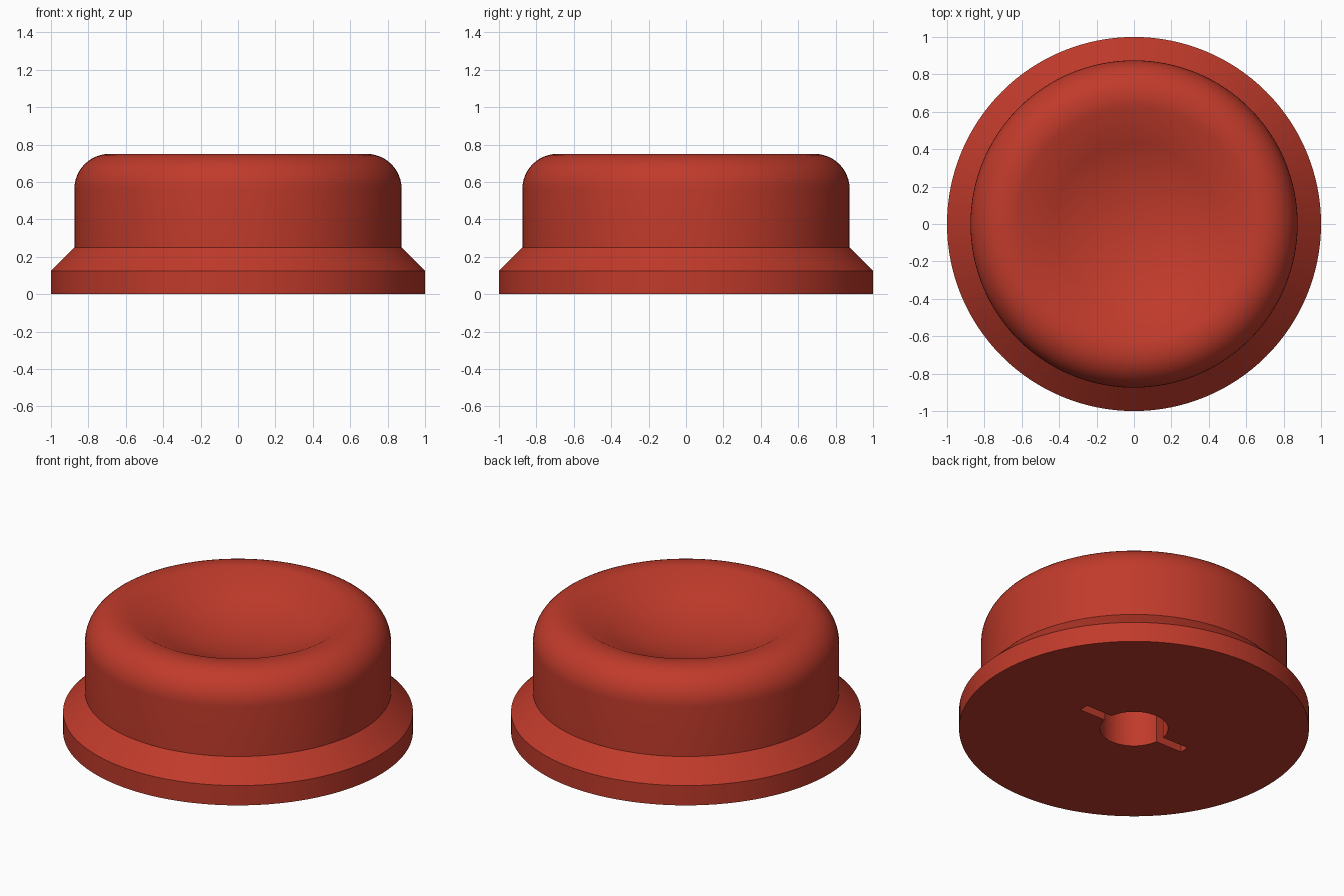
import bpy, bmesh, math

if "Cube" in bpy.data.objects:
    bpy.data.objects.remove(bpy.data.objects["Cube"])

SEGMENTS = 128
red = bpy.data.materials.new("brick red")
red.diffuse_color = (0.53, 0.043, 0.024, 1)
red.use_nodes = True
red.node_tree.nodes["Principled BSDF"].inputs["Base Color"].default_value = red.diffuse_color

# Profile: base flange, chamfer, wall, rounded shoulder, flat lip
profile = [(0, 0), (1, 0), (1, 0.125), (0.875, 0.25)]
rim_r, rim_x, rim_z = 0.1875, 0.6875, 0.5625
for i in range(13):
    a = math.pi / 2 * i / 12
    profile.append((rim_x + rim_r * math.cos(a), rim_z + rim_r * math.sin(a)))

# Profile: shallow spherical dish
dish_x, dish_r = 0.625, 1.125
tilt = math.asin(dish_x / dish_r)
dish_z = 0.75 + dish_r * math.cos(tilt)
for i in range(4):
    a = tilt * (1 - i / 3)
    profile.append((dish_r * math.sin(a), dish_z - dish_r * math.cos(a)))

# Button cap: the profile turned around z
bm = bmesh.new()
verts = [bm.verts.new((x, 0, z)) for x, z in profile]
edges = [bm.edges.new(pair) for pair in zip(verts, verts[1:])]
bmesh.ops.spin(bm, geom=verts + edges, axis=(0, 0, 1), cent=(0, 0, 0),
               angle=math.tau, steps=SEGMENTS)
bmesh.ops.remove_doubles(bm, verts=bm.verts, dist=1e-4)
bmesh.ops.dissolve_degenerate(bm, edges=bm.edges, dist=1e-5)
bmesh.ops.recalc_face_normals(bm, faces=bm.faces)
mesh = bpy.data.meshes.new("button_cap")
bm.to_mesh(mesh)
bm.free()
cap = bpy.data.objects.new("button_cap", mesh)
bpy.context.collection.objects.link(cap)
mesh.materials.append(red)


def cut(cutter, name):
    """Subtract a cutter from the cap, then remove it."""
    cutter.name = name
    cutter.hide_render = True
    cutter.data.materials.append(red)
    mod = cap.modifiers.new(name, 'BOOLEAN')
    mod.operation, mod.solver, mod.object = 'DIFFERENCE', 'EXACT', cutter
    bpy.context.view_layer.objects.active = cap
    bpy.ops.object.modifier_apply(modifier=name)
    bpy.data.objects.remove(cutter)


# Underside socket: round hole with a thin cross slot
DEPTH = 0.375
bpy.ops.mesh.primitive_cylinder_add(vertices=64, radius=0.195, depth=2 * DEPTH)
cut(bpy.context.object, "socket_hole")
bpy.ops.mesh.primitive_cube_add(size=1)
slot = bpy.context.object
slot.scale = (0.75, 0.06, 2 * DEPTH)
cut(slot, "socket_slot")

# Smooth curves, crisp chamfer edges
bpy.ops.object.select_all(action='DESELECT')
cap.select_set(True)
bpy.context.view_layer.objects.active = cap
bpy.ops.object.shade_smooth_by_angle(angle=math.radians(30))
